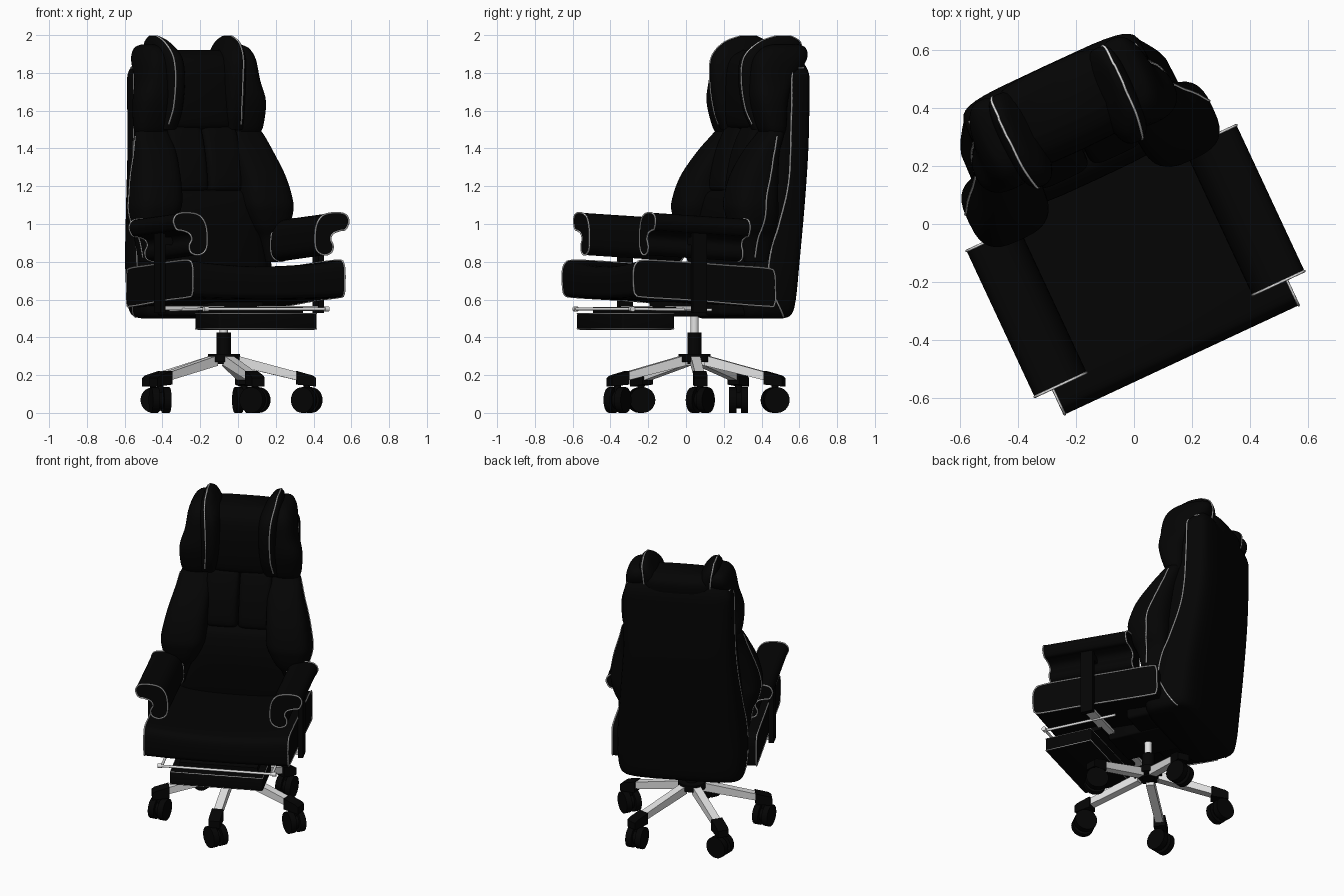
import bpy, bmesh, math
from mathutils import Matrix, Vector
from mathutils.bvhtree import BVHTree

cube = bpy.data.objects.get("Cube")
if cube:
    bpy.data.objects.remove(cube, do_unlink=True)

TURN = math.radians(25)
PLACE = Matrix.Translation((-0.075, 0.045, 0)) @ Matrix.Rotation(TURN, 4, 'Z')
parts = []


def material(name, rgb, rough):
    m = bpy.data.materials.new(name)
    m.use_nodes = True
    m.diffuse_color = (*rgb, 1)
    shader = m.node_tree.nodes["Principled BSDF"]
    shader.inputs["Base Color"].default_value = (*rgb, 1)
    shader.inputs["Roughness"].default_value = rough
    return m


LEATHER = material("black leather", (0.0012, 0.0012, 0.0012), 0.6)
PLASTIC = material("black plastic", (0.0012, 0.0012, 0.0012), 0.5)
SILVER = material("silver metal", (0.77, 0.77, 0.77), 0.4)
PIPING = material("light grey piping", (0.75, 0.75, 0.75), 0.6)


def smooth_path(pts, steps=5, closed=False):
    """Catmull-Rom interpolation of points of any size."""
    p = [Vector(q) for q in pts]
    n = len(p)
    pick = (lambda i: p[i % n]) if closed else (lambda i: p[max(0, min(n - 1, i))])
    out = []
    for i in range(n if closed else n - 1):
        a, b, c, d = (pick(i + k) for k in (-1, 0, 1, 2))
        for s in range(steps):
            t = s / steps
            out.append(0.5 * (2 * b + (c - a) * t + (2 * a - 5 * b + 4 * c - d) * t ** 2
                              + (3 * b - a - 3 * c + d) * t ** 3))
    return out if closed else out + [p[-1]]


def finish(name, bm, mat, matrix=Matrix(), angle=40):
    bmesh.ops.recalc_face_normals(bm, faces=bm.faces)
    bm.transform(matrix)
    me = bpy.data.meshes.new(name)
    bm.to_mesh(me)
    bm.free()
    me.materials.append(mat)
    me.shade_smooth()
    me.set_sharp_from_angle(angle=math.radians(angle))
    ob = bpy.data.objects.new(name, me)
    bpy.context.collection.objects.link(ob)
    parts.append(ob)
    return ob


def cushion(name, rows, side=1, n=32, power=3.0):
    """Stack rounded sections; each row is height, x range, y range."""
    bm = bmesh.new()
    rings = []
    for z, x0, x1, y0, y1 in smooth_path(rows):
        ring = []
        for k in range(n):
            a = math.tau * k / n
            c, s = math.cos(a), math.sin(a)
            e = 2 / power
            x = (x0 + x1) / 2 + (x1 - x0) / 2 * math.copysign(abs(c) ** e, c)
            y = (y0 + y1) / 2 + (y1 - y0) / 2 * math.copysign(abs(s) ** e, s)
            ring.append(bm.verts.new((side * x, y, z)))
        rings.append(ring)
    for lo, hi in zip(rings, rings[1:]):
        for k in range(n):
            bm.faces.new((lo[k], lo[k - 1], hi[k - 1], hi[k]))
    bm.faces.new(rings[0])
    bm.faces.new(rings[-1])
    return finish(name, bm, LEATHER, angle=60)


def wide(rows):
    """Rows for a cushion centred on the chair: height, half width, y range."""
    return [(z, -h, h, a, b) for z, h, a, b in rows]


def extrude(name, pts, slices, put, mat, matrix=Matrix()):
    """Sweep a closed 2D outline through slices; put(p, q, t) places each point."""
    bm = bmesh.new()
    rings = [[bm.verts.new(put(p[0], p[1], t)) for p in pts] for t in slices]
    for lo, hi in zip(rings, rings[1:]):
        for k in range(len(pts)):
            bm.faces.new((lo[k - 1], lo[k], hi[k], hi[k - 1]))
    bm.faces.new(rings[0])
    bm.faces.new(rings[-1])
    return finish(name, bm, mat, matrix)


def box(name, x, y, z, mat, bevel=0.0):
    bm = bmesh.new()
    bmesh.ops.create_cube(bm, size=1)
    for v in bm.verts:
        v.co = [r[0] + (c + 0.5) * (r[1] - r[0]) for c, r in zip(v.co, (x, y, z))]
    if bevel:
        bmesh.ops.bevel(bm, geom=bm.edges[:], offset=bevel, segments=3, profile=0.5, affect='EDGES')
    return finish(name, bm, mat)


def rod(name, a, b, r, mat, n=24):
    a, b = Vector(a), Vector(b)
    bm = bmesh.new()
    bmesh.ops.create_cone(bm, cap_ends=True, segments=n, radius1=r, radius2=r, depth=(b - a).length)
    turn = (b - a).to_track_quat('Z', 'Y').to_matrix().to_4x4()
    return finish(name, bm, mat, Matrix.Translation((a + b) / 2) @ turn)


def piping(name, pts, on=None, closed=False, r=0.0045):
    """Thin cord along a path, pulled onto the surface of a cushion if given."""
    if on:
        me = on.data
        tree = BVHTree.FromPolygons([v.co for v in me.vertices], [p.vertices[:] for p in me.polygons])
        pts = [tree.find_nearest(q)[0] for q in smooth_path(pts, 8)]
    cu = bpy.data.curves.new(name, 'CURVE')
    cu.dimensions = '3D'
    cu.bevel_depth = r
    cu.bevel_resolution = 1
    sp = cu.splines.new('POLY')
    sp.points.add(len(pts) - 1)
    for point, q in zip(sp.points, pts):
        point.co = (*q, 1)
    sp.use_cyclic_u = closed
    cu.materials.append(PIPING)
    ob = bpy.data.objects.new(name, cu)
    bpy.context.collection.objects.link(ob)
    parts.append(ob)


# Backrest shell, lumbar cushion and head cushion
shell = cushion("back_shell", wide([
    (.50, .32, .16, .40), (.52, .37, .13, .435), (.60, .39, .12, .455), (.80, .39, .17, .475),
    (1.1, .365, .21, .515), (1.4, .34, .27, .545), (1.7, .335, .33, .55), (1.8, .33, .35, .545),
    (1.86, .29, .39, .52)]), power=5)
cushion("lumbar_cushion", wide([
    (.70, .34, .16, .30), (.80, .35, .14, .32), (1.0, .30, .12, .32), (1.14, .27, .14, .32),
    (1.18, .25, .18, .30)]), power=4)
cushion("head_cushion", wide([
    (1.50, .20, .28, .45), (1.53, .22, .25, .46), (1.65, .23, .235, .50), (1.80, .23, .24, .54),
    (1.88, .22, .27, .545), (1.92, .20, .34, .50)]), power=4)

# Paired cushions of the backrest
for side, tag in ((1, "left"), (-1, "right")):
    cushion(tag + "_back_panel", [
        (1.17, .01, .18, .20, .30), (1.20, .002, .20, .165, .32), (1.35, .002, .20, .19, .34),
        (1.48, .002, .20, .24, .37), (1.53, .01, .18, .28, .36)], side, power=5)
    bolster = cushion(tag + "_side_bolster", [
        (.80, .32, .39, .13, .26), (.92, .28, .41, .10, .29), (.98, .24, .44, .07, .30),
        (1.05, .205, .46, .05, .31), (1.12, .185, .462, .045, .31), (1.25, .18, .435, .085, .32),
        (1.38, .175, .395, .17, .34), (1.47, .18, .37, .25, .37), (1.52, .20, .34, .29, .37)], side)
    cushion(tag + "_outer_head_wing", [
        (1.47, .20, .35, .28, .38), (1.52, .18, .37, .25, .39), (1.65, .17, .375, .215, .40),
        (1.76, .165, .345, .215, .45), (1.87, .17, .33, .23, .53), (1.93, .19, .305, .28, .53),
        (1.95, .22, .27, .34, .49)], side, power=2.6)
    wing = cushion(tag + "_inner_head_wing", [
        (1.50, .14, .25, .25, .40), (1.60, .12, .245, .205, .45), (1.75, .11, .245, .18, .50),
        (1.88, .12, .25, .19, .53), (1.96, .165, .245, .27, .52), (1.995, .195, .23, .37, .46)],
        side, power=2.6)
    piping(tag + "_wing_piping", [(side * x, y, z) for x, y, z in (
        (.21, .24, 1.53), (.20, .18, 1.65), (.20, .16, 1.8), (.21, .19, 1.9), (.22, .28, 1.98),
        (.22, .42, 2.02), (.22, .52, 1.97), (.22, .55, 1.88), (.22, .54, 1.8))], wing)
    piping(tag + "_bolster_piping", [(side * x, y, z) for x, y, z in (
        (.39, .31, 1.47), (.43, .26, 1.3), (.48, .21, 1.15), (.48, .20, 1.02), (.43, .18, .92),
        (.42, .17, .82))], bolster)
    piping(tag + "_shell_piping", [(side * x, y, z) for x, y, z in (
        (.32, .49, 1.83), (.34, .42, 1.81), (.35, .41, 1.6), (.36, .39, 1.25), (.38, .32, 1.0),
        (.40, .27, .87), (.40, .25, .72), (.40, .29, .61), (.38, .33, .54), (.35, .36, .5))], shell)

# Seat cushion, slightly dished, with corded ends
seat_outline = smooth_path([
    (-.55, .625), (-.562, .66), (-.565, .74), (-.55, .79), (-.50, .808), (-.30, .80), (0, .78),
    (.22, .765), (.26, .74), (.265, .66), (.26, .575), (.20, .565), (-.20, .595), (-.50, .612)], 4, True)


def seat_point(y, z, x):
    dish = 1 - (x / .445) ** 2
    return x, y, z - dish * (.008 + .12 * max(z - .6, 0))


extrude("seat_cushion", seat_outline, [k * .0445 - .445 for k in range(21)], seat_point, LEATHER)
for side, tag in ((1, "left"), (-1, "right")):
    piping(tag + "_seat_piping", [(side * .444, y, z) for y, z in seat_outline], closed=True)

# Scrolled armrests on bent brackets
arm_outline = smooth_path([
    (.505, .99), (.512, 1.02), (.49, 1.052), (.43, 1.06), (.36, 1.045), (.322, .99), (.315, .90),
    (.33, .855), (.37, .836), (.41, .85), (.42, .885), (.405, .92), (.42, .95), (.46, .965), (.49, .97)],
    4, True)
for side, tag in ((1, "left"), (-1, "right")):
    def arm_point(x, z, y):
        return (side * x, y, z - (y + .47) * .06)
    extrude(tag + "_armrest", arm_outline, (-.467, .087), arm_point, LEATHER)
    for y, end in ((-.467, "front"), (.087, "back")):
        piping(f"{tag}_armrest_{end}_piping", [arm_point(x, z, y) for x, z in arm_outline], closed=True)
    box(tag + "_armrest_post", sorted((side * .447, side * .477)), (-.23, -.15), (.53, .97), PLASTIC)
    box(tag + "_armrest_shelf", sorted((side * .36, side * .477)), (-.23, -.15), (.89, .93), PLASTIC)
    box(tag + "_armrest_bracket", sorted((side * .10, side * .447)), (-.22, -.16), (.545, .565), SILVER)

# Footrest tucked under the seat, with its slide rails
box("footrest_pad", (-.287, .287), (-.556, -.25), (.44, .53), LEATHER, 0.012)
for z, tag in ((.445, "lower"), (.525, "upper")):
    piping(f"footrest_{tag}_piping", [(x, y, z) for x, y in (
        (-.284, -.553), (.284, -.553), (.284, -.253), (-.284, -.253))], closed=True, r=.003)
box("footrest_plate", (-.24, .24), (-.48, -.20), (.53, .56), PLASTIC)
rod("footrest_crossbar", (-.355, -.53, .55), (.355, -.53, .55), .008, SILVER)
for side, tag in ((1, "left"), (-1, "right")):
    rod(tag + "_footrest_rail", (side * .34, -.53, .55), (side * .34, -.06, .545), .008, SILVER)
    rod(tag + "_footrest_knob", (side * .34, -.53, .55), (side * .365, -.53, .55), .014, SILVER)

# Seat tray, tilt mechanism and gas column
box("seat_tray", (-.32, .32), (0, .30), (.515, .60), PLASTIC, 0.02)
box("tilt_mechanism", (-.14, .14), (-.20, .16), (.51, .60), PLASTIC, 0.01)
rod("gas_piston", (0, 0, .42), (0, 0, .53), .022, SILVER)
rod("column_sleeve", (0, 0, .26), (0, 0, .425), .038, PLASTIC)
rod("base_hub", (0, 0, .27), (0, 0, .312), .085, PLASTIC)

# Five-legged base with twin-wheel casters
wheel_turns = (60, 12, 90, 10, 65)
for i, turn in enumerate(wheel_turns):
    spin = Matrix.Rotation(math.radians(4 + 72 * i) - TURN, 4, 'Z')
    spoke = lambda r, z, t: (r, t, z)
    extrude(f"base_leg_{i + 1}", [(.06, .25), (.06, .305), (.42, .208), (.42, .165)],
            (-.025, .025), spoke, SILVER, spin)
    extrude(f"leg_cap_{i + 1}", [(.385, .15), (.385, .222), (.47, .198), (.487, .185), (.487, .14)],
            (-.036, .036), spoke, PLASTIC, spin)
    c = spin @ Vector((.44, 0, .068))
    a = math.radians(turn) - TURN
    axle = Vector((math.cos(a), math.sin(a), 0))
    rod(f"caster_stem_{i + 1}", c, c + Vector((0, 0, .09)), .018, PLASTIC, 16)
    rod(f"caster_axle_{i + 1}", c - axle * .02, c + axle * .02, .045, PLASTIC)
    for s, tag in ((1, "a"), (-1, "b")):
        rod(f"caster_wheel_{i + 1}{tag}", c + axle * s * .012, c + axle * s * .05, .068, PLASTIC, 28)

# Swivel the whole chair into place
for ob in parts:
    ob.matrix_world = PLACE @ ob.matrix_world
